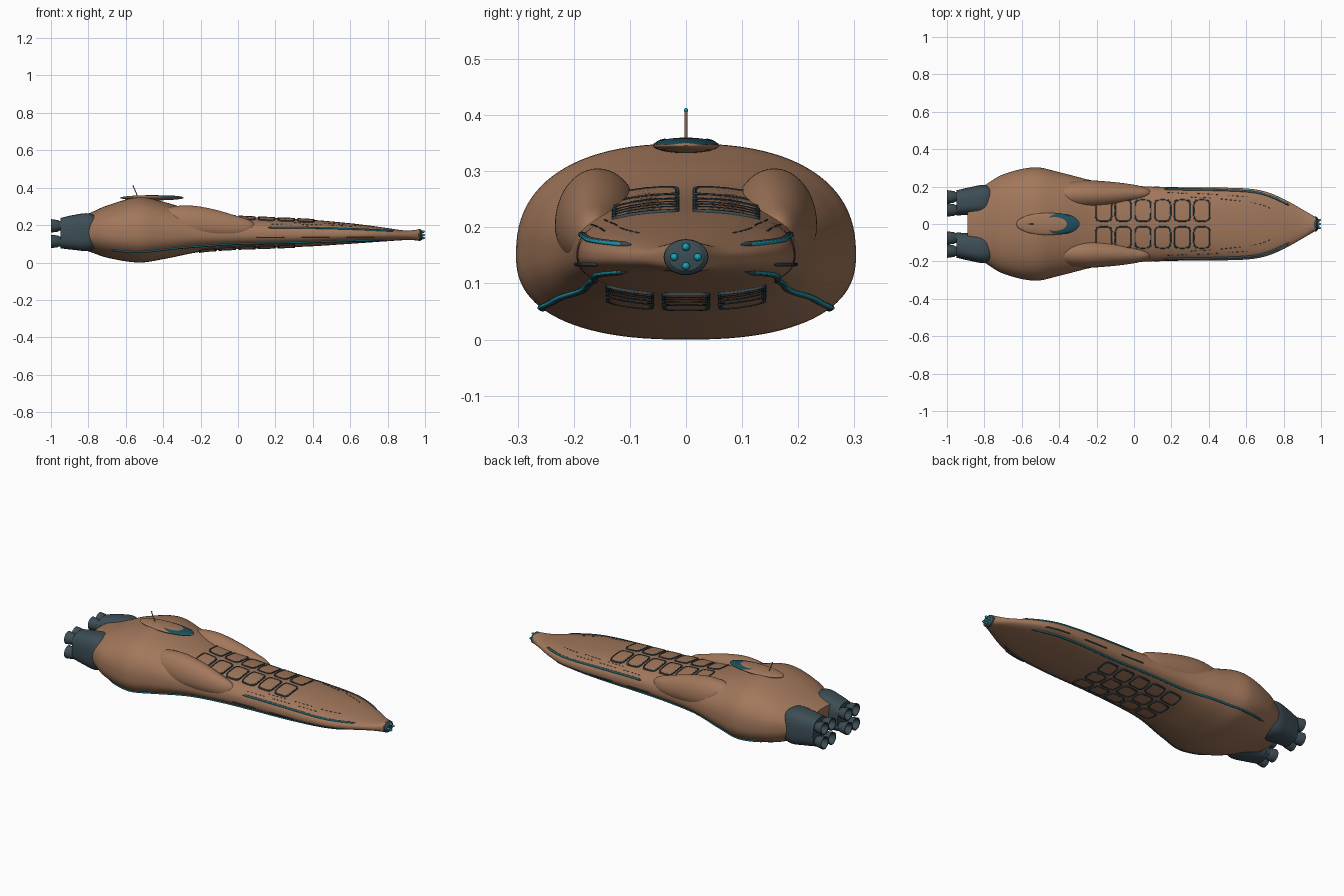
import bpy, bmesh, math
from mathutils import Vector

old = bpy.data.objects.get("Cube")
if old:
    bpy.data.objects.remove(old, do_unlink=True)


def material(name, rgb):
    m = bpy.data.materials.new(name)
    m.use_nodes = True
    m.diffuse_color = (*rgb, 1)
    bsdf = next(n for n in m.node_tree.nodes if n.type == 'BSDF_PRINCIPLED')
    bsdf.inputs["Base Color"].default_value = (*rgb, 1)
    return m


BROWN = material("warm brown", (0.36, 0.185, 0.105))
SLATE = material("dark slate", (0.045, 0.075, 0.09))
TEAL = material("bright teal", (0.01, 0.36, 0.48))
GLASS = material("deep teal glass", (0.012, 0.08, 0.11))


def finish(name, bm, mats, angle=40):
    bmesh.ops.recalc_face_normals(bm, faces=bm.faces)
    mesh = bpy.data.meshes.new(name)
    bm.to_mesh(mesh)
    bm.free()
    for m in mats:
        mesh.materials.append(m)
    ob = bpy.data.objects.new(name, mesh)
    bpy.context.collection.objects.link(ob)
    bpy.ops.object.select_all(action='DESELECT')
    ob.select_set(True)
    bpy.context.view_layer.objects.active = ob
    bpy.ops.object.shade_smooth_by_angle(angle=math.radians(angle))
    return ob


def bridge(bm, a, b, index=0, closed=True):
    n = len(a)
    for i in range(n if closed else n - 1):
        j = (i + 1) % n
        bm.faces.new((a[i], a[j], b[j], b[i])).material_index = index


def sample(table, x):
    """Smooth interpolation of station rows by their first column."""
    k = max(i for i in range(len(table) - 1) if i == 0 or table[i][0] <= x)
    a, b = table[k], table[k + 1]
    p, q = table[max(k - 1, 0)], table[min(k + 2, len(table) - 1)]
    d = b[0] - a[0]
    t = (x - a[0]) / d
    out = []
    for c in range(1, len(a)):
        m0 = (b[c] - p[c]) / (b[0] - p[0]) * d
        m1 = (q[c] - a[c]) / (q[0] - a[0]) * d
        out.append((2*t**3 - 3*t*t + 1) * a[c] + (t**3 - 2*t*t + t) * m0
                   + (3*t*t - 2*t**3) * b[c] + (t**3 - t*t) * m1)
    return out


def power(v, e):
    return math.copysign(abs(v) ** e, v)


def loft(name, table, steps, mat, exponent, side=1, segs=72):
    """Skin of rounded sections: rows of x, centre y, half width, low, middle, high."""
    bm = bmesh.new()
    rings = []
    for i in range(steps + 1):
        x = table[0][0] + (table[-1][0] - table[0][0]) * i / steps
        yc, w, lo, mid, hi = sample(table, x)
        ring = []
        for k in range(segs):
            a = math.tau * k / segs
            s = power(math.sin(a), 2 / exponent)
            y = yc + w * power(math.cos(a), 2 / exponent)
            ring.append(bm.verts.new((x, side * y, mid + s * (hi - mid if s > 0 else mid - lo))))
        rings.append(ring)
    for a, b in zip(rings, rings[1:]):
        bridge(bm, a, b)
    bm.faces.new(rings[0])
    bm.faces.new(rings[-1])
    return finish(name, bm, [mat])


# Main hull
N = 2.4
HULL = [(-.89, 0, .15, .085, .16, .235), (-.8, 0, .206, .06, .16, .262),
        (-.7, 0, .265, .026, .157, .305), (-.53, 0, .303, 0, .15, .349),
        (-.4, 0, .277, .018, .15, .325), (-.2, 0, .228, .057, .15, .268),
        (0, 0, .205, .072, .15, .247), (.2, 0, .196, .079, .15, .238),
        (.4, 0, .195, .087, .15, .228), (.6, 0, .19, .1, .15, .21),
        (.7, 0, .174, .107, .149, .198), (.8, 0, .134, .114, .148, .184),
        (.9, 0, .078, .12, .147, .171), (.97, 0, .037, .118, .147, .177)]
loft("hull", HULL, 110, BROWN, N, segs=96)


def hull_z(x, y, up):
    yc, w, lo, mid, hi = sample(HULL, x)
    r = max(0, 1 - abs(y / w) ** N) ** (1 / N)
    return mid + r * (hi - mid) if up else mid - r * (mid - lo)


def hull_y(x, z):
    yc, w, lo, mid, hi = sample(HULL, x)
    h = hi - mid if z > mid else mid - lo
    return w * max(0, 1 - abs((z - mid) / h) ** N) ** (1 / N)


# Shoulder pods and engine housings
POD = [(-.46, .15, .02, .2, .21, .23), (-.4, .155, .06, .14, .205, .285),
       (-.28, .157, .076, .12, .205, .305), (-.15, .158, .07, .12, .195, .289),
       (0, .163, .047, .13, .185, .247), (.07, .165, .026, .15, .185, .222),
       (.1, .166, .004, .18, .185, .19)]
HOUSING = [(-.95, .113, .067, .076, .155, .238), (-.88, .122, .074, .068, .158, .254),
           (-.8, .129, .08, .063, .16, .263), (-.74, .13, .06, .09, .16, .24)]
for side, word in ((1, "left"), (-1, "right")):
    loft(word + "_shoulder_pod", POD, 48, BROWN, 2, side, 48)
    loft(word + "_engine_housing", HOUSING, 20, SLATE, 2.8, side, 48)


# Engine bells
def lathe(name, profile, y, z, mat, segs=32):
    bm = bmesh.new()
    rings = [[bm.verts.new((x, y + r * math.cos(math.tau * k / segs),
                            z + r * math.sin(math.tau * k / segs)))
              for k in range(segs)] for x, r in profile]
    for a, b in zip(rings, rings[1:]):
        bridge(bm, a, b)
    bm.faces.new(rings[0])
    bm.faces.new(rings[-1])
    return finish(name, bm, [mat], 30)


BELL = [(-.93, .026), (-.955, .026), (-.962, .031), (-1, .036), (-1, .031), (-.965, .016)]
for y in (-.145, -.075, .075, .145):
    for z in (.113, .196):
        lathe("engine_bell", BELL, y, z, SLATE)

# Nose cap
cap = lathe("nose_cap", [(.96, .036), (.967, .04), (.976, .039), (.984, .03), (.987, .014)], 0, 0, SLATE)
cap.scale.z = .8
cap.location.z = .147


def ball(name, centre, scale, mat, segs=24):
    bm = bmesh.new()
    bmesh.ops.create_uvsphere(bm, u_segments=segs, v_segments=segs // 2, radius=1)
    for v in bm.verts:
        v.co = Vector(centre) + Vector(scale) * v.co
    return finish(name, bm, [mat], 60)


for y, z in ((.021, 0), (-.021, 0), (0, .018), (0, -.016)):
    ball("nose_light", (.989, y, .147 + z), (.01, .007, .007), TEAL, 16)

# Bridge disc with a crescent window
CX, RX, RY, RZ, CZ = -.46, .17, .059, .014, .346
ball("bridge_disc", (CX, 0, CZ), (RX, RY, RZ), BROWN, 64)
bm = bmesh.new()
rows = []
for i in range(41):
    t = math.radians(-120 + 240 * i / 40)
    outer = Vector((-.39 + .097 * math.cos(t), .055 * math.sin(t)))
    inner = Vector((-.425 + .066 * math.cos(t), .037 * math.sin(t)))
    row = []
    for k in range(9):
        p = inner.lerp(outer, k / 8)
        d = max(0, 1 - ((p.x - CX) / RX) ** 2 - (p.y / RY) ** 2)
        row.append(bm.verts.new((p.x, p.y, CZ + RZ * math.sqrt(d) + .0015)))
    rows.append(row)
for a, b in zip(rows, rows[1:]):
    bridge(bm, a, b, closed=False)
finish("bridge_window", bm, [GLASS])


def tubes(name, paths, radius, mat):
    cu = bpy.data.curves.new(name, 'CURVE')
    cu.dimensions = '3D'
    cu.bevel_depth = radius
    cu.bevel_resolution = 2
    cu.use_fill_caps = True
    for path in paths:
        sp = cu.splines.new('POLY')
        sp.points.add(len(path) - 1)
        for i, (pt, p) in enumerate(zip(sp.points, path)):
            pt.co = (*p, 1)
            pt.radius = .35 if len(path) > 4 and i in (0, len(path) - 1) else 1
    cu.materials.append(mat)
    ob = bpy.data.objects.new(name, cu)
    bpy.context.collection.objects.link(ob)


# Antenna
tubes("antenna", [[(-.535, 0, .35), (-.56, 0, .408)]], .0025, BROWN)
ball("antenna_tip", (-.56, 0, .409), (.004, .004, .004), TEAL, 12)


# Framed hull panels, wrapped onto the skin
def panel(name, cx, cy, hx, hy, up):
    bm = bmesh.new()
    loops = []
    for inset, lift in ((0, -.005), (.001, .005), (.006, .005), (.007, .001), (.008, .004), (.03, .004)):
        ring = []
        for k in range(40):
            a = math.tau * k / 40
            x = cx + (hx - inset) * power(math.cos(a), .42)
            y = cy + (hy - inset) * power(math.sin(a), .42)
            ring.append(bm.verts.new((x, y, hull_z(x, y, up) + (lift if up else -lift))))
        loops.append(ring)
    for i, (a, b) in enumerate(zip(loops, loops[1:])):
        bridge(bm, a, b, 0 if i < 4 else 1)
    bm.faces.new(loops[-1]).material_index = 1
    finish(name, bm, [SLATE, BROWN], 35)


for col in range(6):
    px = -.162 + .105 * col
    for y in (-.072, .072):
        panel("top_panel", px, y, .047, .061, True)
    for y in (-.1, 0, .1) if col < 5 else ():
        panel("belly_panel", px, y, .047, .044, False)


# Side light strips, streaks and rows of small ports
def along(table, x0, x1, side, out=0, steps=48):
    path = []
    for i in range(steps + 1):
        x = x0 + (x1 - x0) * i / steps
        z = sample(table, x)[0]
        path.append((x, side * (hull_y(x, z) + out), z))
    return path


UPPER = [(.1, .188), (.5, .183), (.9, .165)]
LOWER = [(-.7, .068), (-.53, .056), (-.3, .079), (0, .1), (.3, .106), (.5, .113), (.7, .119), (.85, .123)]
MIDDLE = [(0, .134), (.9, .134)]
PORTS = ([(0, .206), (.5, .199), (.9, .172)], [(0, .218), (.5, .207), (.9, .175)])
both = (1, -1)
for name, line, x0, x1 in (("upper", UPPER, .16, .83), ("lower", LOWER, -.68, .78)):
    tubes(name + "_strip_frame", [along(line, x0, x1, s) for s in both], .0058, SLATE)
    tubes(name + "_strip_light", [along(line, x0 + .015, x1 - .015, s, .0035) for s in both], .0036, TEAL)
tubes("side_streaks", [along(MIDDLE, x, x + .15, s, 0, 16)
                       for s in both for x in (.1, .34, .58)], .0035, SLATE)
dashes = []
for s in both:
    for line, start in zip(PORTS, (.18, .3)):
        for group in range(3):
            for k in range(5):
                x = start + .16 * group + .024 * k
                dashes.append(along(line, x, x + .012, s, 0, 1))
tubes("side_ports", dashes, .0018, SLATE)
